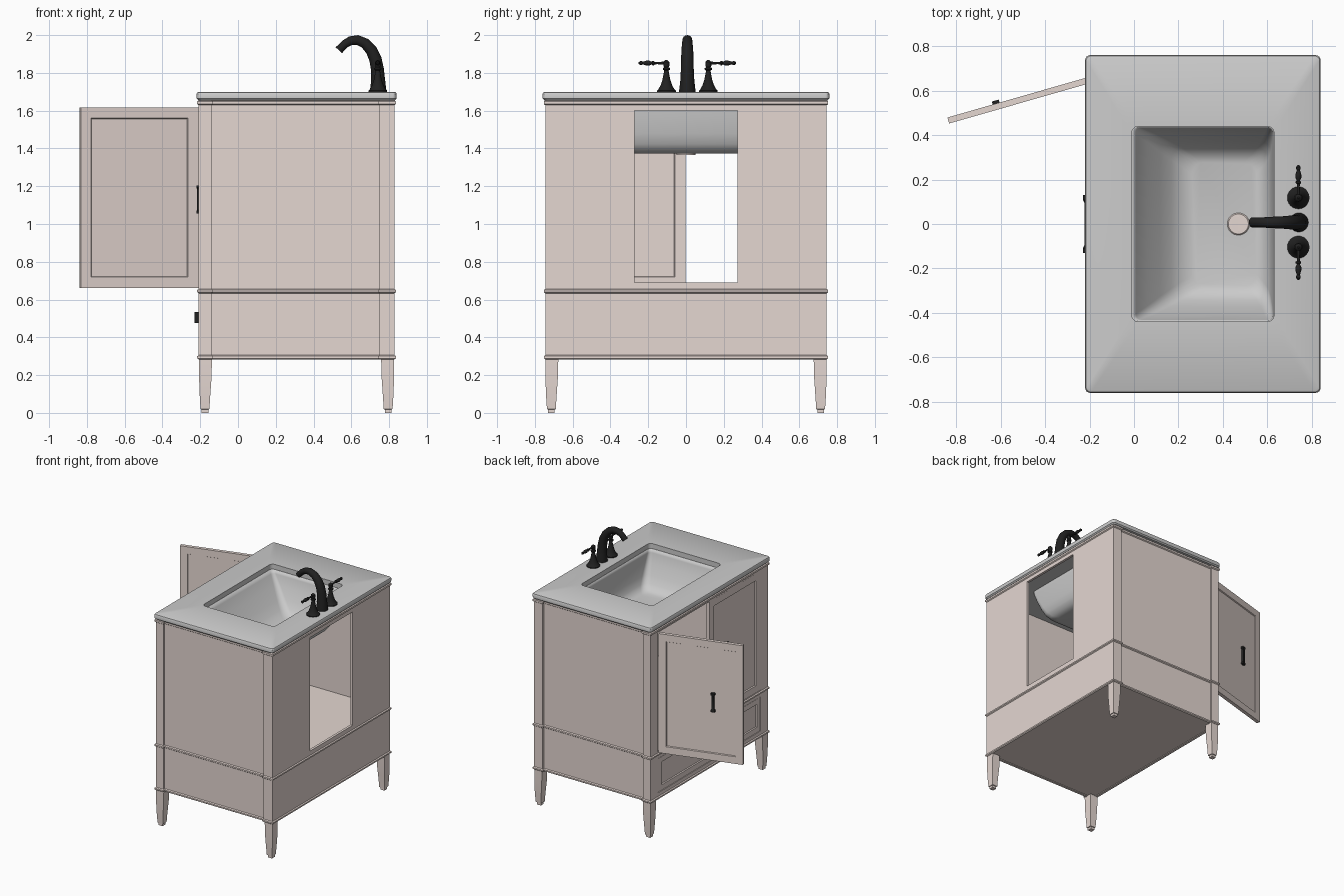
import bpy, bmesh, math
from mathutils import Vector, Matrix

if "Cube" in bpy.data.objects:
    bpy.data.objects.remove(bpy.data.objects["Cube"])


def material(name, rgb):
    m = bpy.data.materials.new(name)
    m.diffuse_color = (*rgb, 1)
    m.use_nodes = True
    m.node_tree.nodes["Principled BSDF"].inputs["Base Color"].default_value = m.diffuse_color
    return m


WOOD = material("painted_wood", (0.78, 0.68, 0.64))
BLACK = material("black_metal", (0.015, 0.015, 0.015))


def finish(name, bm, mat):
    bmesh.ops.recalc_face_normals(bm, faces=bm.faces)
    me = bpy.data.meshes.new(name)
    bm.to_mesh(me)
    bm.free()
    ob = bpy.data.objects.new(name, me)
    bpy.context.collection.objects.link(ob)
    if mat:
        me.materials.append(mat)
    return ob


def loft(name, rings, mat, closed=False, cap0=True, cap1=True):
    """Skin a list of equal-length point rings."""
    bm = bmesh.new()
    vs = [[bm.verts.new(p) for p in r] for r in rings]
    n = len(rings[0])
    pairs = list(zip(vs, vs[1:])) + ([(vs[-1], vs[0])] if closed else [])
    for a, b in pairs:
        for i in range(n):
            j = (i + 1) % n
            bm.faces.new((a[i], a[j], b[j], b[i]))
    if not closed and cap0:
        bm.faces.new(vs[0])
    if not closed and cap1:
        bm.faces.new(vs[-1])
    return finish(name, bm, mat)


def box(name, x, y, z, mat=WOOD):
    rect = [(x[0], y[0]), (x[1], y[0]), (x[1], y[1]), (x[0], y[1])]
    return loft(name, [[(*p, h) for p in rect] for h in z], mat)


def frame(name, x, y, z, hy, hz):
    """Upright board in the YZ plane with a rectangular hole."""
    def rect(px, a, b):
        return [(px, a[0], b[0]), (px, a[1], b[0]), (px, a[1], b[1]), (px, a[0], b[1])]
    return loft(name, [rect(x[0], y, z), rect(x[0], hy, hz),
                       rect(x[1], hy, hz), rect(x[1], y, z)], WOOD, closed=True)


def rounded(x0, x1, y, r, z, n=5):
    pts = []
    for k, (cx, cy) in enumerate([(x1 - r, y - r), (x0 + r, y - r),
                                  (x0 + r, r - y), (x1 - r, r - y)]):
        for i in range(n + 1):
            a = math.pi / 2 * (k + i / n)
            pts.append((cx + r * math.cos(a), cy + r * math.sin(a), z))
    return pts


def tube(name, path, radii, mat=BLACK, seg=24):
    """Round section of varying radius along a path."""
    path = [Vector(p) for p in path]
    rings = []
    for i, (p, r) in enumerate(zip(path, radii)):
        t = (path[min(i + 1, len(path) - 1)] - path[max(i - 1, 0)]).normalized()
        s = Vector((1, 0, 0)) if abs(t.y) > 0.9 else Vector((0, 1, 0))
        u = t.cross(s).normalized()
        rings.append([p + r * (math.cos(a) * s + math.sin(a) * u)
                      for a in (2 * math.pi * k / seg for k in range(seg))])
    return loft(name, rings, mat)


def panel(name, y, z, border):
    """Door or drawer front with a sunken panel on both faces; outer face at x = 0."""
    bm = bmesh.new()
    bmesh.ops.create_cube(bm, size=1)
    for v in bm.verts:
        v.co = (0.014 + v.co.x * 0.028, (y[0] + y[1]) / 2 + v.co.y * (y[1] - y[0]),
                (z[0] + z[1]) / 2 + v.co.z * (z[1] - z[0]))
    bm.normal_update()
    for f in [f for f in bm.faces if abs(f.normal.x) > 0.9]:
        nx = f.normal.x
        bmesh.ops.inset_region(bm, faces=[f], thickness=border)
        bmesh.ops.inset_region(bm, faces=[f], thickness=0.006)
        for v in f.verts:
            v.co.x -= nx * 0.008
    return finish(name, bm, WOOD)


def pull(name, y, z, s, horizontal):
    """Bar pull standing in front of x = 0, flared at both ends."""
    stations = [(-0.075, 0.016, -0.014), (-0.062, 0.016, -0.014), (-0.055, 0.009, -0.010),
                (0.055, 0.009, -0.010), (0.062, 0.016, -0.014), (0.075, 0.016, -0.014)]
    rings = []
    for t, w, d in stations:
        ring = []
        for px, pw in ((0.009, -w), (d * s, -w), (d * s, w), (0.009, w)):
            a, b = (t * s, pw * s)
            ring.append((px, y + a, z + b) if horizontal else (px, y + b, z + a))
        rings.append(ring)
    return loft(name, rings, BLACK)


# Cabinet carcass
for sy, side in ((-1, "right"), (1, "left")):
    box(f"{side}_side_panel", (-0.15, 0.81), sorted((sy * 0.71, sy * 0.73)), (0.30, 1.64))
    box(f"{side}_front_post", (-0.188, -0.14), sorted((sy * 0.675, sy * 0.745)), (0.285, 1.64))
    box(f"{side}_back_post", (0.75, 0.808), sorted((sy * 0.68, sy * 0.745)), (0.285, 1.64))
frame("back_panel", (0.808, 0.828), (-0.745, 0.745), (0.285, 1.64), (-0.272, 0.272), (0.69, 1.60))
frame("front_frame", (-0.208, -0.188), (-0.745, 0.745), (0.64, 1.64), (-0.65, 0.65), (0.66, 1.62))
frame("drawer_frame", (-0.208, -0.188), (-0.745, 0.745), (0.285, 0.64), (-0.65, 0.65), (0.335, 0.61))
box("cabinet_floor", (-0.188, 0.808), (-0.72, 0.72), (0.64, 0.66))
box("cabinet_bottom", (-0.188, 0.808), (-0.72, 0.72), (0.288, 0.308))


# Mouldings that step around the corner posts
def outline(d, z):
    xa, xb, p, q, yo, yi = -0.208 - d, 0.828 + d, -0.14 + d, 0.75 - d, 0.745 + d, 0.73 + d
    half = [(xa, -yo), (p, -yo), (p, -yi), (q, -yi), (q, -yo), (xb, -yo)]
    return [(x, y, z) for x, y in half + [(x, -y) for x, y in reversed(half)]]


for name, z0, z1 in (("base_moulding", 0.283, 0.306), ("middle_moulding", 0.633, 0.656),
                     ("top_moulding", 1.629, 1.655)):
    loft(name, [outline(d, z) for d, z in ((0, z0), (0.008, z0 + 0.006), (0.008, z1 - 0.006),
                                           (0, z1), (-0.02, z1), (-0.02, z0))], WOOD, closed=True)

# Tapered legs with small feet
leg = [(0.285, 0, 0.068), (0.19, 0, 0.066), (0.12, 0.002, 0.061), (0.06, 0.005, 0.057),
       (0.02, 0.008, 0.055), (0.018, 0.013, 0.049), (0, 0.013, 0.049)]
for sy in (-1, 1):
    for sx, cx, label in ((1, -0.206, "front"), (-1, 0.826, "back")):
        rings = []
        for z, a, b in leg:
            rings.append([(cx + sx * u, sy * (0.744 - v), z)
                          for u, v in ((a, a), (b, a), (b, b), (a, b))])
        loft(f"{label}_{'left' if sy > 0 else 'right'}_leg", rings, WOOD)

# Closed door, open door, drawer front and their pulls
for ob in (panel("closed_door", (-0.648, -0.002), (0.662, 1.618), 0.08),
           pull("closed_door_pull", -0.23, 1.13, 1, False),
           panel("drawer_front", (-0.647, 0.647), (0.338, 0.607), 0.06),
           pull("drawer_pull", 0, 0.505, 1.75, True)):
    ob.matrix_world = Matrix.Translation((-0.206, 0, 0))
swing = Matrix.Translation((-0.217, 0.658, 0)) @ Matrix.Rotation(math.radians(-74), 4, 'Z')
for ob in (panel("open_door", (-0.648, 0), (0.662, 1.618), 0.08),
           pull("open_door_pull", -0.42, 1.13, 1, False)):
    ob.matrix_world = swing

# Countertop with sink cutout
hole = (-0.01, 0.63, 0.44, 0.03)
top = [rounded(-0.22 + d, 0.84 - d, 0.76 - d, 0.022, z)
       for d, z in ((0.01, 1.655), (0.001, 1.664), (0, 1.688), (0.004, 1.696), (0.012, 1.70))]
loft("countertop", top + [rounded(*hole, 1.70), rounded(*hole, 1.655)], None, closed=True)

# Sloping sink bowl
bowl = [(-0.01, 0.63, 0.44, 0.03, 1.66), (0.005, 0.63, 0.435, 0.03, 1.63),
        (0.055, 0.627, 0.41, 0.04, 1.56), (0.115, 0.62, 0.375, 0.05, 1.48),
        (0.165, 0.608, 0.345, 0.055, 1.425), (0.21, 0.585, 0.315, 0.055, 1.39),
        (0.26, 0.55, 0.28, 0.055, 1.376)]
sink = loft("sink_bowl", [rounded(*b) for b in bowl], None, cap0=False)
solid = sink.modifiers.new("thickness", 'SOLIDIFY')
solid.thickness = 0.008
solid.offset = 0

# Drain
tube("drain", [(0.47, 0, z) for z in (1.364, 1.38, 1.385, 1.386, 1.381)],
     [0.05, 0.05, 0.045, 0.032, 0.028], WOOD, 32)

# Curved spout
FY = 0.007
spout = [(0.742, 1.698), (0.742, 1.71), (0.742, 1.76), (0.738, 1.82), (0.727, 1.875), (0.705, 1.922),
         (0.672, 1.957), (0.632, 1.974), (0.596, 1.97), (0.566, 1.953), (0.545, 1.932), (0.534, 1.920)]
tube("faucet_spout", [(x, FY, z) for x, z in spout],
     [0.043, 0.043, 0.037, 0.034, 0.033, 0.031, 0.028, 0.026, 0.024, 0.022, 0.022, 0.023])

# Bell-shaped handles with turned levers
stem = [(0, 0.05), (0.008, 0.05), (0.014, 0.043), (0.035, 0.031), (0.065, 0.021), (0.1, 0.014),
        (0.115, 0.012), (0.119, 0.019), (0.127, 0.019), (0.132, 0.012), (0.14, 0.016),
        (0.16, 0.016), (0.166, 0.009), (0.171, 0.004)]
lever = [(-0.012, 0.006), (0.0, 0.008), (0.05, 0.006), (0.062, 0.007), (0.066, 0.012),
         (0.073, 0.012), (0.077, 0.007), (0.09, 0.013), (0.105, 0.013), (0.125, 0.007),
         (0.131, 0.010), (0.139, 0.010), (0.147, 0.004)]
for sy, side in ((-1, "right"), (1, "left")):
    cy = FY + sy * 0.111
    tube(f"{side}_handle_base", [(0.74, cy, 1.698 + h) for h, r in stem], [r for h, r in stem])
    tube(f"{side}_handle_lever", [(0.74, cy + sy * t, 1.852) for t, r in lever],
         [r for t, r in lever], seg=16)

# Smooth curved parts, keep hard edges
for ob in bpy.context.collection.objects:
    ob.select_set(True)
    bpy.context.view_layer.objects.active = ob
bpy.ops.object.shade_smooth_by_angle(angle=math.radians(35))
